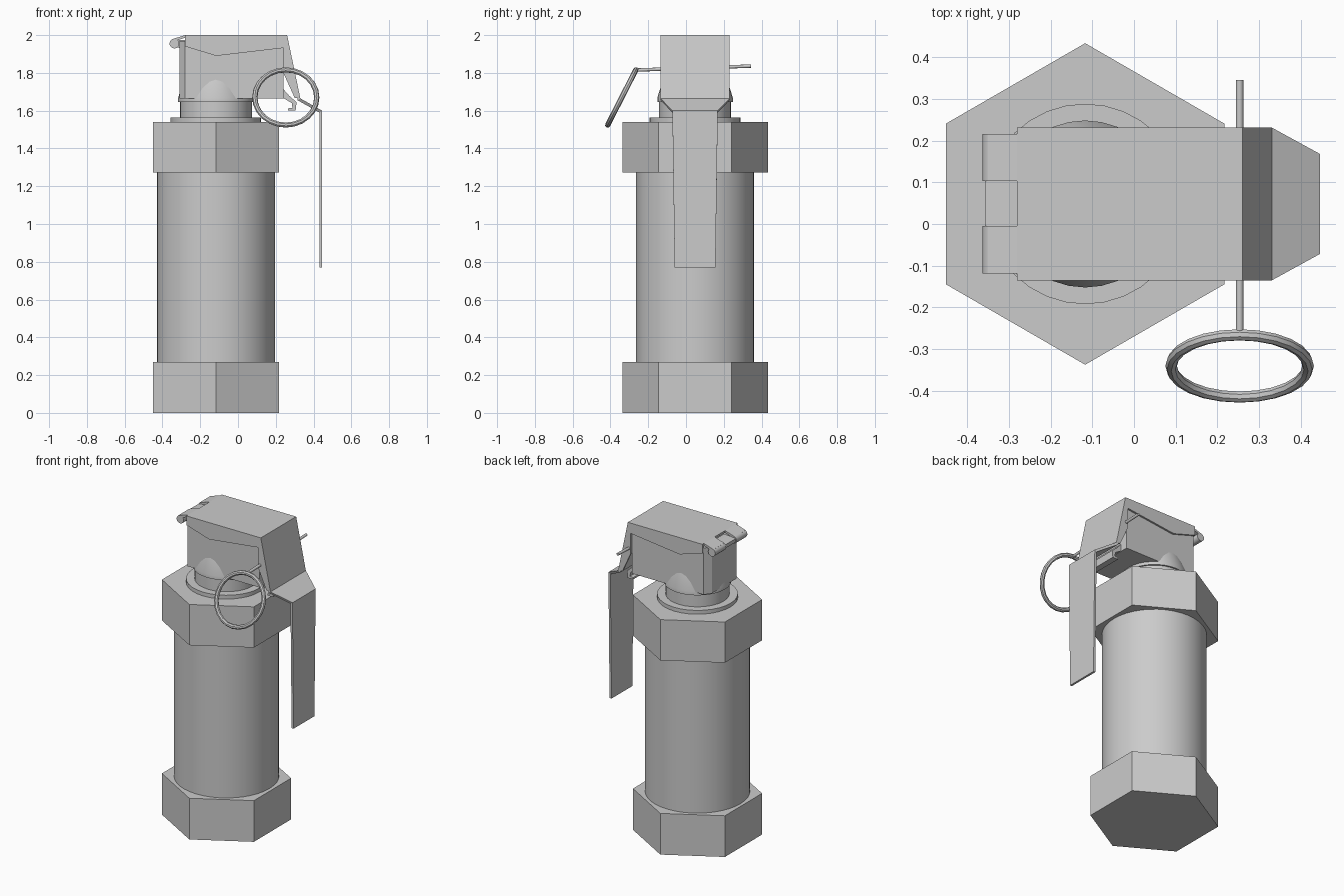
import bpy, bmesh, math
from mathutils import Matrix, Vector

if "Cube" in bpy.data.objects:
    bpy.data.objects.remove(bpy.data.objects["Cube"])

CX, CY = -0.117, 0.048   # main axis of the canister


def finish(name, bm, smooth=False):
    bmesh.ops.recalc_face_normals(bm, faces=bm.faces)
    me = bpy.data.meshes.new(name)
    bm.to_mesh(me)
    bm.free()
    ob = bpy.data.objects.new(name, me)
    bpy.context.collection.objects.link(ob)
    if smooth:
        bpy.context.view_layer.objects.active = ob
        ob.select_set(True)
        bpy.ops.object.shade_smooth_by_angle(angle=math.radians(35))
        ob.select_set(False)
    return ob


def lathe(name, profile, n, phase=0.0, smooth=True):
    """Stack of (radius, z) rings around the canister axis, capped."""
    bm = bmesh.new()
    rings = []
    for r, z in profile:
        rings.append([bm.verts.new((CX + r * math.cos(phase + 2 * math.pi * i / n),
                                    CY + r * math.sin(phase + 2 * math.pi * i / n), z))
                      for i in range(n)])
    for a, b in zip(rings, rings[1:]):
        for i in range(n):
            j = (i + 1) % n
            bm.faces.new((a[i], a[j], b[j], b[i]))
    bm.faces.new(rings[0])
    bm.faces.new(rings[-1])
    return finish(name, bm, smooth)


def prism(name, pts, y0, y1):
    """Extrude an (x, z) outline along y."""
    bm = bmesh.new()
    f = bm.faces.new([bm.verts.new((x, y0, z)) for x, z in pts])
    ext = bmesh.ops.extrude_face_region(bm, geom=[f])
    bmesh.ops.translate(bm, vec=(0, y1 - y0, 0),
                        verts=[v for v in ext['geom'] if isinstance(v, bmesh.types.BMVert)])
    return finish(name, bm)


def rod(name, a, b, r, n=12):
    a, b = Vector(a), Vector(b)
    bm = bmesh.new()
    rot = (b - a).to_track_quat('Z', 'Y').to_matrix().to_4x4()
    bmesh.ops.create_cone(bm, cap_ends=True, segments=n, radius1=r, radius2=r,
                          depth=(b - a).length,
                          matrix=Matrix.Translation((a + b) / 2) @ rot)
    return finish(name, bm, True)


# Canister tube and hexagonal end caps
lathe("canister_tube", [(0.312, 0.25), (0.312, 1.29)], 40)
for nm, z0, z1 in (("bottom_cap", 0, 0.27), ("top_cap", 1.273, 1.54)):
    lathe(nm, [(0.385, z0), (0.385, z1)], 6, math.pi / 6, smooth=False)

# Stepped neck and collar
lathe("neck", [(0.24, 1.53), (0.24, 1.565), (0.19, 1.565), (0.19, 1.645), (0.2, 1.645),
               (0.2, 1.668), (0.165, 1.78)], 32)

# Fuze block, chamfered at the hinge end
bm = bmesh.new()
outline = [(-0.28, -0.122), (0.24, -0.122), (0.24, 0.218), (-0.28, 0.218),
           (-0.31, 0.175), (-0.31, -0.08)]
f = bm.faces.new([bm.verts.new((x, y, 1.665)) for x, y in outline])
ext = bmesh.ops.extrude_face_region(bm, geom=[f])
bmesh.ops.translate(bm, vec=(0, 0, 0.305),
                    verts=[v for v in ext['geom'] if isinstance(v, bmesh.types.BMVert)])
finish("fuze_block", bm)

# Catch hook under the lever
prism("catch_hook", [(0.235, 1.72), (0.27, 1.68), (0.31, 1.645), (0.305, 1.6), (0.265, 1.6),
                     (0.265, 1.612), (0.288, 1.615), (0.285, 1.64), (0.235, 1.67)],
      CY - 0.12, CY + 0.12)

# Safety lever: outer x, z, inner x, z, half width at each bend
stations = [(-0.28, 2.0, -0.28, 1.986, 0.183), (0.26, 2.0, 0.248, 1.986, 0.183),
            (0.33, 1.665, 0.316, 1.655, 0.183), (0.445, 1.6, 0.431, 1.59, 0.12),
            (0.445, 0.77, 0.431, 0.77, 0.108)]
bm = bmesh.new()
rows = [[bm.verts.new(p) for p in ((ox, CY - w, oz), (ox, CY + w, oz),
                                   (ix, CY + w, iz), (ix, CY - w, iz))]
        for ox, oz, ix, iz, w in stations]
for a, b in zip(rows, rows[1:]):
    for i in range(4):
        j = (i + 1) % 4
        bm.faces.new((a[i], a[j], b[j], b[i]))
bm.faces.new(rows[0])
bm.faces.new(rows[-1])
finish("safety_lever", bm)

# Lever side flaps
flap = [(-0.28, 2.0), (-0.28, 1.94), (-0.115, 1.89), (0.24, 1.932), (0.24, 1.8),
        (0.3, 1.668), (0.33, 1.665), (0.26, 2.0)]
for side in (-1, 1):
    prism("lever_flap", flap, CY + side * 0.183, CY + side * 0.171)

# Hinge: rolled lever ears, pin and middle tab
for y0, y1 in ((-0.118, -0.005), (0.103, 0.215)):
    rod("hinge_barrel", (-0.337, y0, 1.955), (-0.337, y1, 1.955), 0.026)
    prism("hinge_ear", [(-0.35, 1.978), (-0.28, 2.0), (-0.28, 1.986), (-0.345, 1.964)], y0, y1)
prism("hinge_tab", [(-0.357, 1.945), (-0.357, 1.968), (-0.3, 1.975), (-0.27, 1.975),
                    (-0.27, 1.93), (-0.3, 1.93)], -0.005, 0.103)

# Safety pin and pull ring
rod("safety_pin", (0.253, -0.27, 1.815), (0.253, 0.345, 1.836), 0.009)
R, r, nu, nv = 0.164, 0.014, 24, 8
bm = bmesh.new()
g = [[bm.verts.new(((R + r * math.cos(2 * math.pi * v / nv)) * math.cos(2 * math.pi * u / nu),
                    (R + r * math.cos(2 * math.pi * v / nv)) * math.sin(2 * math.pi * u / nu),
                    r * math.sin(2 * math.pi * v / nv))) for v in range(nv)] for u in range(nu)]
for u in range(nu):
    for v in range(nv):
        bm.faces.new((g[u][v], g[(u + 1) % nu][v],
                      g[(u + 1) % nu][(v + 1) % nv], g[u][(v + 1) % nv]))
bm.transform(Matrix.Translation((0.253, -0.34, 1.67)) @ Matrix.Rotation(math.radians(63), 4, 'X'))
finish("pull_ring", bm, True).data.shade_smooth()
